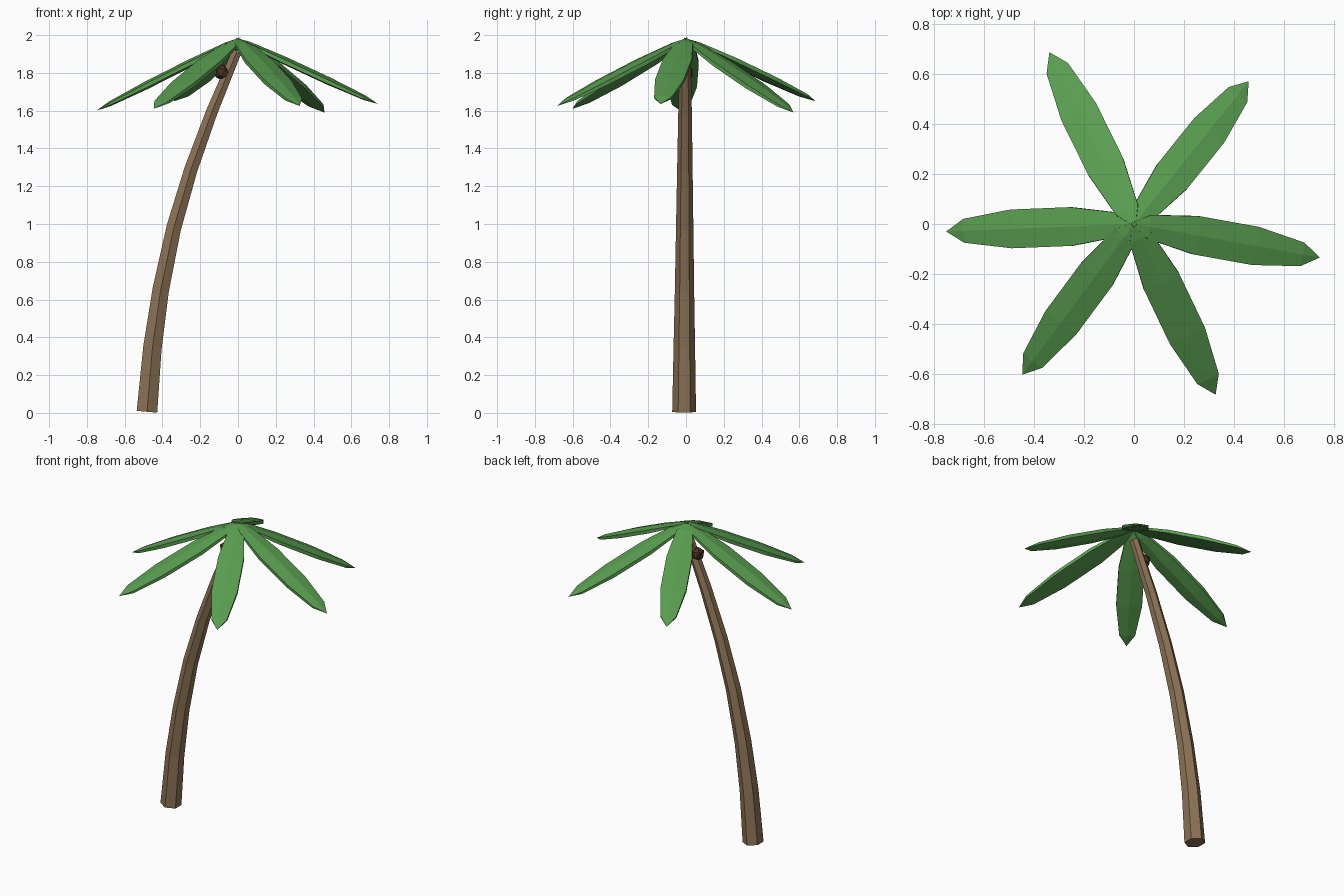
import bpy, bmesh
from math import sin, cos, radians
from mathutils import Vector, Matrix

if "Cube" in bpy.data.objects:
    bpy.data.objects.remove(bpy.data.objects["Cube"])


def material(name, rgb):
    m = bpy.data.materials.new(name)
    m.diffuse_color = (*rgb, 1)
    m.use_nodes = True
    m.node_tree.nodes["Principled BSDF"].inputs["Base Color"].default_value = m.diffuse_color
    return m


def add_object(name, bm, mat):
    bmesh.ops.recalc_face_normals(bm, faces=bm.faces)
    mesh = bpy.data.meshes.new(name)
    bm.to_mesh(mesh)
    bm.free()
    mesh.materials.append(mat)
    ob = bpy.data.objects.new(name, mesh)
    bpy.context.collection.objects.link(ob)
    return ob


bark = material("bark", (0.26, 0.17, 0.09))
green = material("leaf_green", (0.10, 0.34, 0.08))
brown = material("coconut_brown", (0.07, 0.03, 0.015))

# Curved, tapering hexagonal trunk: centre x, centre z, radius, tilt in degrees
rings = [(-0.482, 0.006, 0.063, 5), (-0.453, 0.345, 0.057, 13),
         (-0.409, 0.652, 0.051, 18), (-0.340, 0.98, 0.046, 22),
         (-0.249, 1.29, 0.041, 25), (-0.140, 1.59, 0.036, 28),
         (-0.005, 1.915, 0.029, 28)]
bm = bmesh.new()
loops = []
for i, (x, z, r, tilt) in enumerate(rings):
    t = radians(tilt)
    loop = []
    for k in range(6):
        a = radians(30 + 60 * k)
        u, v = r * cos(a), r * sin(a)
        loop.append(bm.verts.new((x + u * cos(t), -0.01 + 0.001 * i + v, z - u * sin(t))))
    loops.append(loop)
for lo, hi in zip(loops, loops[1:]):
    for k in range(6):
        n = (k + 1) % 6
        bm.faces.new((lo[k], lo[n], hi[n], hi[k]))
bm.faces.new(loops[0])
bm.faces.new(loops[-1])
add_object("trunk", bm, bark)

# Fronds: flattened low-poly ellipsoids reaching from the crown to each tip
crown = Vector((0, 0, 1.98))
tips = [(-0.338, 0.686, 1.65), (0.458, 0.570, 1.59), (0.742, -0.134, 1.635),
        (0.326, -0.682, 1.625), (-0.446, -0.602, 1.61), (-0.750, -0.030, 1.60)]
for i, tip in enumerate(tips):
    tip = Vector(tip)
    along = (tip - crown).normalized()
    root = crown - along * 0.015
    side = Vector((0, 0, 1)).cross(along).normalized()
    up = along.cross(side)
    bm = bmesh.new()
    bmesh.ops.create_uvsphere(bm, u_segments=6, v_segments=5, radius=1)
    half = (tip - root).length / 2
    frame = Matrix((side * 0.094, up * 0.022, along * half)).transposed().to_4x4()
    frame.translation = (root + tip) / 2
    bm.transform(frame)
    add_object(f"frond_{i + 1}", bm, green)

# Coconut hanging under the crown
bm = bmesh.new()
bmesh.ops.create_icosphere(bm, subdivisions=1, radius=0.045)
bm.transform(Matrix.Translation((-0.08, -0.005, 1.80)))
add_object("coconut", bm, brown)
